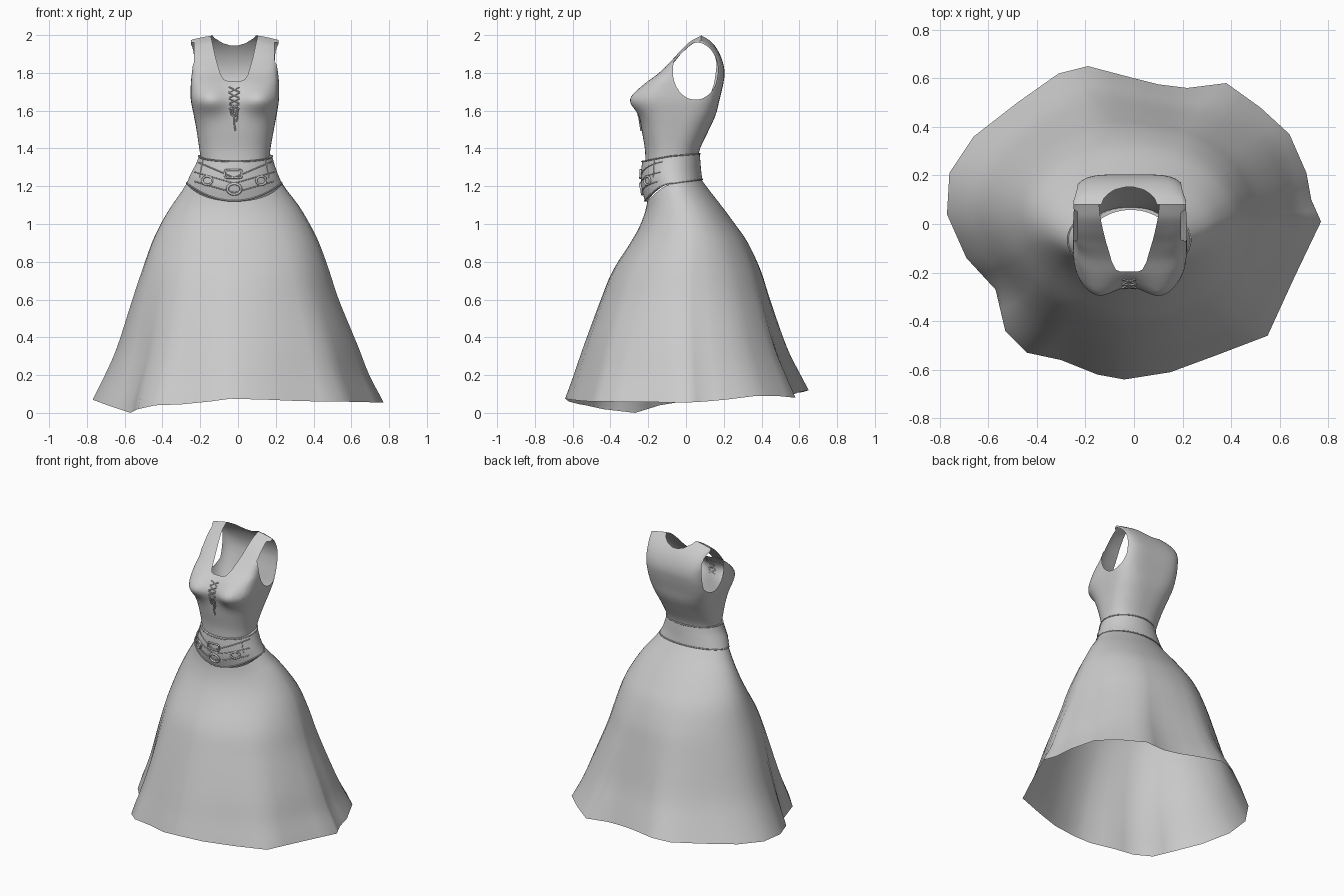
import bpy, bmesh, math
from mathutils import Vector
from mathutils.bvhtree import BVHTree

if "Cube" in bpy.data.objects:
    bpy.data.objects.remove(bpy.data.objects["Cube"])

cloth = bpy.data.materials.new("grey cloth")
cloth.diffuse_color = (0.6, 0.6, 0.6, 1)
cloth.use_nodes = True
cloth.node_tree.nodes["Principled BSDF"].inputs["Base Color"].default_value = cloth.diffuse_color
CX = -0.02  # centre line of the bodice


def finish(ob, angle=50):
    ob.data.materials.append(cloth)
    bpy.ops.object.select_all(action='DESELECT')
    ob.select_set(True)
    bpy.context.view_layer.objects.active = ob
    bpy.ops.object.shade_smooth_by_angle(angle=math.radians(angle))


def loft(rings):
    """Open shell through closed rings of equal length, outward facing."""
    bm = bmesh.new()
    rows = [[bm.verts.new(p) for p in ring] for ring in rings]
    n = len(rows[0])
    for a, b in zip(rows, rows[1:]):
        for i in range(n):
            j = (i + 1) % n
            bm.faces.new((a[i], a[j], b[j], b[i]))
    bmesh.ops.remove_doubles(bm, verts=bm.verts, dist=1e-4)
    return bm


def to_object(bm, name, angle=50):
    me = bpy.data.meshes.new(name)
    bm.to_mesh(me)
    bm.free()
    ob = bpy.data.objects.new(name, me)
    bpy.context.collection.objects.link(ob)
    finish(ob, angle)
    return ob


def keyed(keys, z):
    """Linear lookup in (z, value...) rows sorted by rising z."""
    z = min(max(z, keys[0][0]), keys[-1][0])
    for a, b in zip(keys, keys[1:]):
        if z <= b[0]:
            t = (z - a[0]) / (b[0] - a[0])
            return [p + (q - p) * t for p, q in zip(a, b)][1:]


def smooth_rows(keys, steps):
    """Catmull-Rom rows between key rows."""
    k = [keys[0]] + keys + [keys[-1]]
    out = []
    for i in range(1, len(k) - 2):
        for s in range(steps):
            t = s / steps
            out.append([0.5 * (2*b + (c-a)*t + (2*a-5*b+4*c-d)*t*t + (3*b-a-3*c+d)*t**3)
                        for a, b, c, d in zip(*k[i-1:i+3])])
    return out + [list(keys[-1])]


def tube(name, pts, r=0.005, closed=False):
    cu = bpy.data.curves.new(name, 'CURVE')
    cu.dimensions = '3D'
    cu.bevel_depth, cu.bevel_resolution = r, 1
    sp = cu.splines.new('POLY')
    sp.points.add(len(pts) - 1)
    for p, co in zip(sp.points, pts):
        p.co = (*co, 1)
    sp.use_cyclic_u = closed
    ob = bpy.data.objects.new(name, cu)
    bpy.context.collection.objects.link(ob)
    bpy.ops.object.select_all(action='DESELECT')
    ob.select_set(True)
    bpy.context.view_layer.objects.active = ob
    bpy.ops.object.convert(target='MESH')
    finish(bpy.context.object, 85)


def drape(tree, pts, off=0.002):
    """Lay (x, z) points on the front of a surface."""
    out = []
    for x, z in pts:
        hit = tree.ray_cast(Vector((x, -1, z)), Vector((0, 1, 0)))[0]
        if hit:
            out.append((x, hit.y - off, z))
    return out


def cut(bm, planes):
    """Delete the faces inside a convex set of planes (point, outward normal)."""
    planes = [(Vector(c), Vector(n).normalized()) for c, n in planes]

    def inside(ps):
        res = []
        for f in bm.faces:
            m = f.calc_center_median()
            if all((m - c).dot(n) < 1e-6 for c, n in ps):
                res.append(f)
        return res
    for i, (c, n) in enumerate(planes):
        fs = inside(planes[:i])
        geom = fs + list({e for f in fs for e in f.edges}) + list({v for f in fs for v in f.verts})
        bmesh.ops.bisect_plane(bm, geom=geom, dist=1e-5, plane_co=c, plane_no=n)
    bmesh.ops.delete(bm, geom=inside(planes), context='FACES')


def waist_z(s):
    """Lower belt edge, dipping at the front."""
    return 1.215 - 0.095 * s * s if s < 0 else 1.215 + 0.02 * s


# Skirt: z, left, right, front, back extents, blending into an uneven hem
SKIRT = smooth_rows([
    (0, -.80, .80, -.67, .68), (.07, -.77, .77, -.645, .65), (.2, -.705, .70, -.597, .59),
    (.35, -.64, .64, -.545, .525), (.6, -.56, .535, -.452, .447), (.75, -.51, .485, -.39, .40),
    (.9, -.457, .43, -.295, .33), (1.0, -.41, .38, -.24, .26), (1.1, -.35, .32, -.208, .185),
    (1.17, -.30, .265, -.205, .13), (1.24, -.258, .218, -.205, .078)], 4)
HEM = [(.77, .01, .055), (.73, .1, .06), (.71, .21, .07), (.64, .37, .09), (.52, .48, .09), (.38, .58, .08),
       (.22, .56, .09), (.1, .575, .1), (0, .6, .11), (-.19, .65, .12), (-.31, .62, .11), (-.48, .5, .1),
       (-.66, .36, .09), (-.76, .21, .08), (-.77, .04, .07), (-.69, -.14, .04), (-.57, -.27, .0),
       (-.53, -.44, .02), (-.44, -.53, .04), (-.3, -.56, .045), (-.15, -.62, .06), (-.04, -.64, .075),
       (.15, -.61, .07), (.34, -.54, .062), (.55, -.46, .06), (.66, -.22, .057)]
hem = []
for a, b in zip(HEM, HEM[1:] + HEM[:1]):
    hem += [Vector(a), (Vector(a) + Vector(b)) / 2]
rings = []
for k in range(31):
    t = 1 - k / 30
    ring = []
    for h in hem:
        ang = math.atan2(h.y / .645, h.x / .77)
        c, s = math.cos(ang), math.sin(ang)
        z = waist_z(s) * (1 - t) + h.z * t
        xl, xr, yf, yb = keyed(SKIRT, z)
        hl, hr, hf, hb = keyed(SKIRT, h.z)
        # small waist ellipse, centred off the hem centre
        q = Vector(((xl + xr) / 2 + c * (xr - xl) / 2, (yf + yb) / 2 + s * (yb - yf) / 2, z))
        # hem outline shrunk to the width at this height
        p = Vector((h.x * (xr / hr if c > 0 else xl / hl), h.y * (yb / hb if s > 0 else yf / hf), z))
        w = t ** 1.7
        ring.append(q * (1 - w) + p * w)
    rings.append(ring)
to_object(loft(rings), "skirt", 60)

# Bodice: z, front, back, left, right, squareness
BODICE = [(1.33, -.215, .06, -.195, .165, 2.3), (1.40, -.218, .075, -.205, .172, 2.4),
          (1.50, -.235, .122, -.22, .19, 2.7), (1.58, -.245, .158, -.235, .205, 3.2),
          (1.66, -.25, .178, -.25, .217, 4), (1.74, -.21, .197, -.25, .217, 4.5),
          (1.80, -.142, .204, -.247, .215, 5), (1.86, -.082, .194, -.25, .215, 6.5),
          (1.92, -.03, .168, -.252, .215, 8), (1.975, .025, .126, -.25, .215, 8),
          (2.006, .08, .08, -.25, .215, 8)]
rings = []
for z, yf, yb, xl, xr, n in smooth_rows(BODICE, 5):
    ring = []
    for i in range(96):
        a = 2 * math.pi * i / 96
        c, s = math.cos(a), math.sin(a)
        m = n if s < 0 else min(n, 4.5)  # rounder back
        r = (abs(c) ** m + abs(s) ** m) ** (-1 / m)
        x = (xl + xr) / 2 + c * r * (xr - xl) / 2
        y = (yf + yb) / 2 + s * r * (yb - yf) / 2
        if s < 0:  # bust
            d = ((abs(x - CX) - .13) / .088) ** 2 + ((z - 1.66) / .072) ** 2
            y -= .05 * math.exp(-d) * min(1, -2 * s)
        drop = .032 * min(1, max(0, (z - 1.84) / .15)) * (c * r) ** 2
        ring.append((x, y, z - drop))
    rings.append(ring)
bm = loft(rings)
# armholes, in the side walls only
for side in (-1, 1):
    cut(bm, [((CX + side * .213, 0, 0), (-side, 0, 0))] +
        [((0, .05 + .12 * math.cos(a), 1.81 + .152 * math.sin(a)), (0, math.cos(a) / .12, math.sin(a) / .152))
         for a in (2 * math.pi * i / 28 for i in range(28))])


def neck(half, side):
    """Planes of a U-shaped neckline, given its right half as (x, z)."""
    pts = [(CX - x, z) for x, z in reversed(half)] + [(CX + x, z) for x, z in half]
    return [((0, .08, 0), (0, side, 0))] + [((a[0], 0, a[1]), (b[1] - a[1], 0, a[0] - b[0]))
                                            for a, b in zip(pts, pts[1:])]


cut(bm, neck([(.035, 1.757), (.055, 1.765), (.072, 1.79), (.096, 1.87), (.125, 2.0)], 1))
cut(bm, neck([(.02, 1.945), (.06, 1.957), (.105, 1.985), (.13, 2.02)], -1))
bodice_tree = BVHTree.FromBMesh(bm)
to_object(bm, "bodice", 70)

# Belt: fraction up, left, right, front, back
BELT = [(0, -.272, .232, -.217, .086), (.35, -.25, .21, -.238, .08), (.7, -.222, .192, -.238, .076),
        (1, -.206, .18, -.232, .072)]


def belt_ring(t, grow=0.0):
    xl, xr, yf, yb = keyed(BELT, t)
    ring = []
    for i in range(72):
        a = 2 * math.pi * i / 72
        c, s = math.cos(a), math.sin(a)
        top = 1.362 + (.013 * s if s > 0 else .027 * s)
        ring.append(((xl + xr) / 2 + c * ((xr - xl) / 2 + grow), (yf + yb) / 2 + s * ((yb - yf) / 2 + grow),
                     waist_z(s) * (1 - t) + top * t))
    return ring


bm = loft([belt_ring(0, -.012)] + [belt_ring(k / 8) for k in range(9)] + [belt_ring(1, -.014)])
belt_tree = BVHTree.FromBMesh(bm)
to_object(bm, "belt")
for name, t in (("belt_lower_edge", .01), ("belt_upper_edge", .98)):
    tube(name, belt_ring(t, .001), .004, True)

# Belt seams: pointed strap and side panels
for name, z0, z1 in (("strap_lower_seam", 1.165, 1.225), ("strap_upper_seam", 1.215, 1.275),
                     ("panel_seam", 1.245, 1.335)):
    pts = [(CX + u * .0105, z0 + (z1 - z0) * abs(u) / 20) for u in range(-20, 21)]
    tube(name, drape(belt_tree, pts, .001), .003)
for side in (-1, 1):
    tube("belt_side_seam", drape(belt_tree, [(CX + side * (.165 + .004 * k), 1.345 - .02 * k)
                                             for k in range(6)], .001), .003)


def loop(name, x, z, w, h, r, n=2):
    """Rounded loop on the belt; a higher n is more rectangular."""
    pts = []
    for i in range(24):
        c, s = math.cos(math.pi * i / 12), math.sin(math.pi * i / 12)
        k = (abs(c) ** n + abs(s) ** n) ** (-1 / n)
        pts.append((x + w * c * k, z + h * s * k))
    tube(name, drape(belt_tree, pts, .005), r, True)


# Belt hardware
loop("belt_buckle", CX - .005, 1.265, .044, .021, .006, 9)
loop("belt_ring", CX, 1.185, .036, .028, .007)
for side in (-1, 1):
    loop("side_loop", CX + side * .143, 1.23, .026, .022, .006)

# Lacing, bow and hanging cords
for k in range(4):
    z = 1.725 - .03 * k
    for side in (-1, 1):
        tube("lace", drape(bodice_tree, [(CX + side * u * .007, z - .0035 * (u + 4)) for u in range(-4, 5)]), .004)
for side in (-1, 1):
    bow = [(CX + side * (.008 + .009 * math.sin(a)), 1.6 - .026 * math.cos(a))
           for a in (2 * math.pi * i / 10 for i in range(10))]
    tube("bow_loop", drape(bodice_tree, bow, .005), .005, True)
    cord = [(CX + .008 + side * .008 * math.sin(k * .5), 1.6 - .014 * k + .004 * side * k) for k in range(7)]
    tube("cord", drape(bodice_tree, cord, .004), .004)
